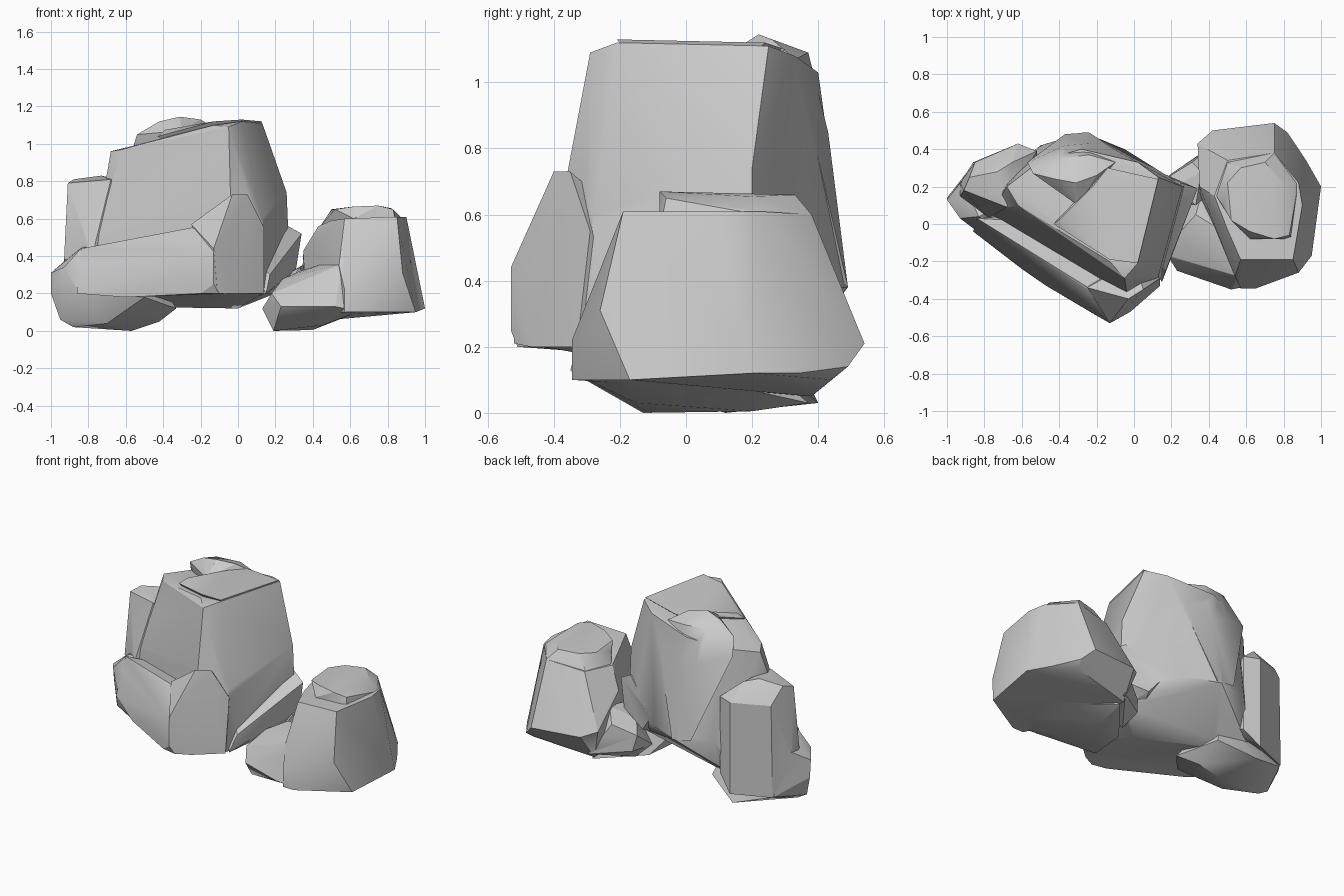
import bpy, bmesh


def hull(name, pts):
    """A convex faceted stone chunk around a few corner points."""
    bm = bmesh.new()
    for p in pts:
        bm.verts.new(p)
    bmesh.ops.convex_hull(bm, input=bm.verts)
    loose = [v for v in bm.verts if not v.link_faces]
    bmesh.ops.delete(bm, geom=loose, context='VERTS')
    bmesh.ops.dissolve_limit(bm, angle_limit=0.05, verts=bm.verts, edges=bm.edges)
    bmesh.ops.recalc_face_normals(bm, faces=bm.faces)
    me = bpy.data.meshes.new(name)
    bm.to_mesh(me)
    bm.free()
    ob = bpy.data.objects.new(name, me)
    bpy.context.collection.objects.link(ob)
    return ob


def boulder(name, chunks):
    """Fuse chunks into one boulder with boolean unions."""
    base = hull(name, chunks[0])
    helpers = []
    for i, pts in enumerate(chunks[1:]):
        h = hull(f"{name}_chunk_{i}", pts)
        h.hide_render = True
        m = base.modifiers.new("union", 'BOOLEAN')
        m.operation, m.solver, m.object = 'UNION', 'EXACT', h
        helpers.append(h)
    dg = bpy.context.evaluated_depsgraph_get()
    me = bpy.data.meshes.new_from_object(base.evaluated_get(dg))
    base.modifiers.clear()
    base.data = me
    for h in helpers:
        bpy.data.objects.remove(h)
    bpy.ops.object.select_all(action='DESELECT')
    base.select_set(True)
    bpy.context.view_layer.objects.active = base
    bpy.ops.object.shade_smooth_by_angle(angle=0.5)
    return base


# Tall boulder: upright block with sloping top
block = [
    (.13, .25, 1.11), (.02, -.21, 1.12), (-.13, -.2, 1.1), (-.05, -.29, 1.09),
    (-.62, .1, .97), (-.68, .2, .96), (-.5, .34, .99), (-.28, .4, 1.03), (.02, .33, 1.08),
    (.26, .2, .74), (.27, .2, .5), (-.04, -.36, .72), (.13, -.28, .6), (-.76, .06, .5),
    (.13, -.33, .2), (-.02, -.43, .2), (.2, .15, .2), (0, 0, .12), (-.05, .4, .38),
    (-.27, .49, .38), (-.5, .42, .4), (-.65, .3, .13), (-.8, .05, .2), (-.3, .1, .13)]
# Jutting front ledge, left slope
ledge = [
    (-.13, -.53, .42), (-.13, -.53, .25), (-.1, -.51, .2), (-.2, -.49, .2),
    (-.25, -.36, .54), (-.1, -.43, .58), (-.4, -.22, .5), (-.55, -.14, .48),
    (-.84, .03, .44), (-.86, -.04, .2), (-.6, -.24, .18), (-.47, -.33, .25), (0, -.45, .2),
    (0, -.1, .2), (-.3, .1, .2), (-.3, 0, .5), (0, -.3, .55)]
# Jutting front prow, right side
prow = [
    (-.13, -.53, .44), (-.11, -.52, .21), (-.04, -.45, .53), (-.05, -.43, .66),
    (-.03, -.4, .73), (.05, -.35, .73), (-.25, -.34, .57), (.14, -.33, .2), (.14, -.29, .55),
    (0, -.1, .2), (0, -.2, .6), (-.02, -.47, .2)]
# Left foot
foot = [
    (-1, .13, .31), (-1, .14, .2), (-.95, .1, .06), (-.88, .1, .02), (-.57, .12, 0),
    (-.42, .1, .05), (-.33, 0, .12), (-.93, .03, .34), (-.83, .04, .45), (-.92, .23, .38),
    (-.86, .32, .1), (-.62, .4, .03), (-.85, -.03, .2), (-.5, -.2, .18), (-.4, .3, .12),
    (-.5, .2, .4), (-.7, -.02, .04)]
# Shoulder on the left
shoulder = [
    (-.91, .18, .79), (-.88, .25, .81), (-.73, .28, .83), (-.65, .33, .81), (-.68, .09, .81),
    (-.93, .15, .38), (-.93, .22, .3), (-.85, .33, .7), (-.86, .33, .1), (-.62, .43, .7),
    (-.62, .43, .1), (-.52, .39, .7), (-.52, .39, .2), (-.78, .03, .4), (-.5, .2, .3)]
# Knob behind the top
knob = [
    (-.54, .27, 1.05), (-.42, .24, 1.12), (-.31, .22, 1.145), (-.2, .26, 1.13),
    (-.4, .35, 1.09), (-.24, .37, 1.09), (-.37, .42, .88), (-.24, .43, .85), (-.57, .33, .95),
    (-.06, .37, .9), (-.37, .48, .4), (-.24, .49, .38), (-.1, .33, 1.07), (-.3, .1, 1.07),
    (-.3, .2, .6)]
# Raised slab on the top face
slab = [
    (-.43, 0, 1.04), (-.39, .03, 1.075), (-.22, .2, 1.105), (-.14, .3, 1.1), (.13, .24, 1.12),
    (.02, -.21, 1.13), (-.13, -.19, 1.12), (-.2, 0, .9), (0, 0, .9)]
# Low wedge on the right
wedge = [
    (.34, .19, .52), (.31, .2, .33), (.2, .12, .2), (.15, -.31, .2), (.17, -.25, .3),
    (.25, .22, .57), (.22, .08, .5), (.12, .28, .27), (0, 0, .14), (0, -.1, .5),
    (.02, .33, .4)]
boulder("tall_boulder", [block, ledge, prow, foot, shoulder, knob, slab, wedge])

# Small boulder: main body
body = [
    (.5, -.03, .59), (.57, -.19, .6), (.85, -.19, .61), (.9, .1, .61), (.88, .22, .61),
    (.75, .38, .6), (.5, .34, .57), (.43, .15, .56), (.54, -.28, .35), (.88, -.26, .31),
    (.57, -.345, .22), (.57, -.345, .1), (.65, -.345, .1), (.95, -.17, .1), (1, .2, .12),
    (.92, .34, .12), (.82, .49, .14), (.75, .54, .21), (.42, .5, .22), (.34, .43, .25),
    (.35, .2, .43), (.36, .1, .1), (.4, .38, .05), (.75, .38, .09), (.5, 0, .08),
    (.8, .44, .1)]
# Cap plate blending into the shoulders
cap = [
    (.48, .1, .62), (.5, .22, .65), (.57, .3, .655), (.7, .33, .66), (.82, .2, .655),
    (.83, -.06, .65), (.75, -.08, .67), (.62, -.04, .665), (.52, .02, .65),
    (.44, .15, .56), (.85, -.08, .55), (.88, .22, .6), (.75, .38, .6), (.5, .33, .57),
    (.62, -.08, .6)]
# Front left toe
toe = [
    (.56, -.28, .36), (.57, -.34, .12), (.52, -.35, .13), (.23, -.25, .13), (.18, -.17, .2),
    (.13, -.08, .12), (.19, -.13, 0), (.45, -.15, .03), (.24, -.05, .28), (.33, .05, .32),
    (.46, -.03, .36), (.4, .2, .005), (.42, .37, .03), (.2, .1, .01), (.6, .1, .09),
    (.64, -.2, .1)]
# Back left nub
nub = [
    (.18, .25, .2), (.2, .27, .1), (.3, .34, .1), (.31, .33, .27), (.22, .2, .28),
    (.16, .12, .1), (.36, .28, .36), (.33, .1, .34), (.45, .2, .05), (.42, .42, .08),
    (.24, .18, .02)]
boulder("small_boulder", [body, cap, toe, nub])
